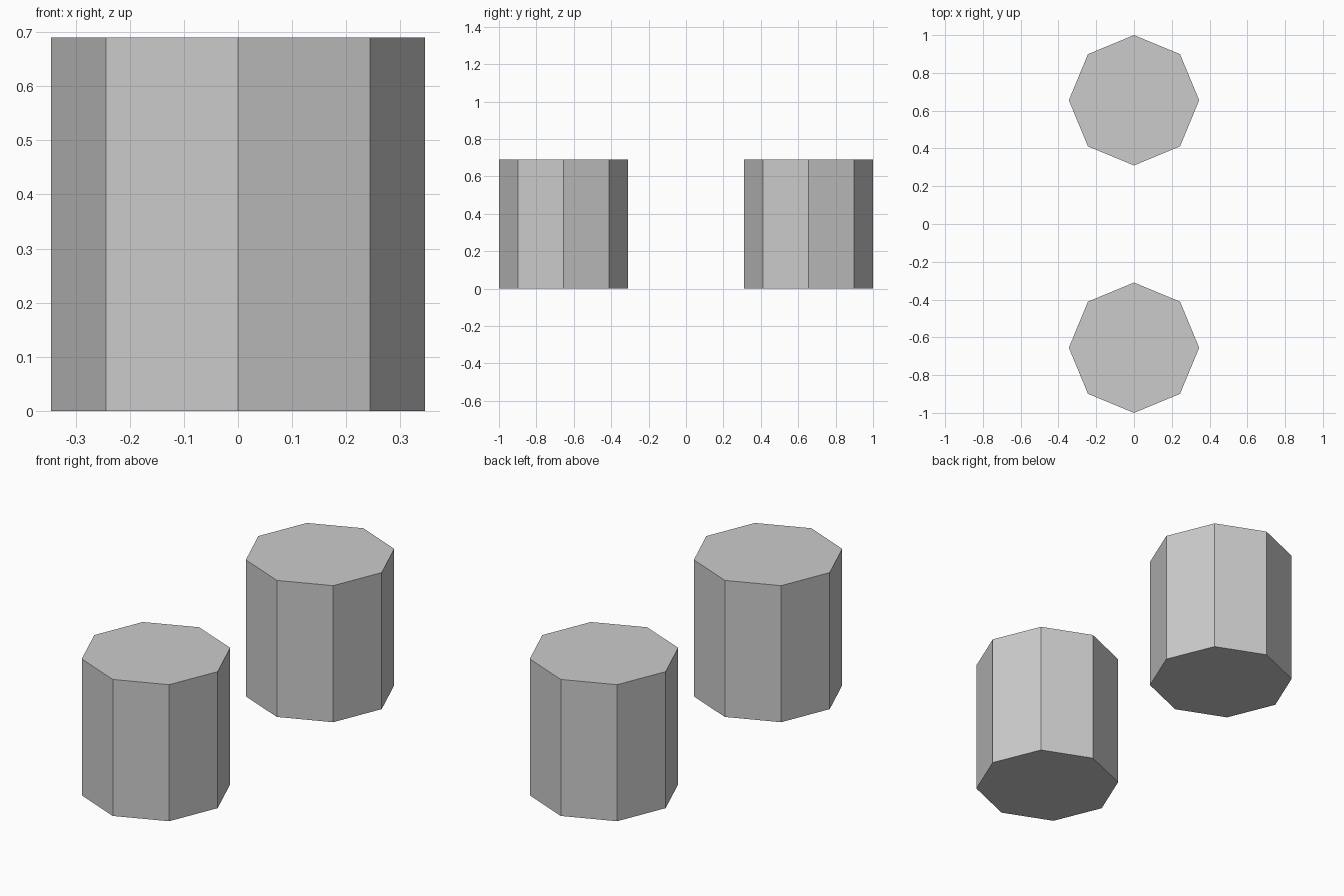
import bpy

if "Cube" in bpy.data.objects:
    bpy.data.objects.remove(bpy.data.objects["Cube"])

RADIUS = 0.345
HEIGHT = 0.69


def octagonal_post(name, y):
    """Flat-shaded eight-sided post standing on the ground."""
    bpy.ops.mesh.primitive_cylinder_add(
        vertices=8, radius=RADIUS, depth=HEIGHT, location=(0, y, HEIGHT / 2))
    bpy.context.object.name = name


# Matching pair of posts, front and back
for name, side in (("front_post", -1), ("back_post", 1)):
    octagonal_post(name, side * (1 - RADIUS))
